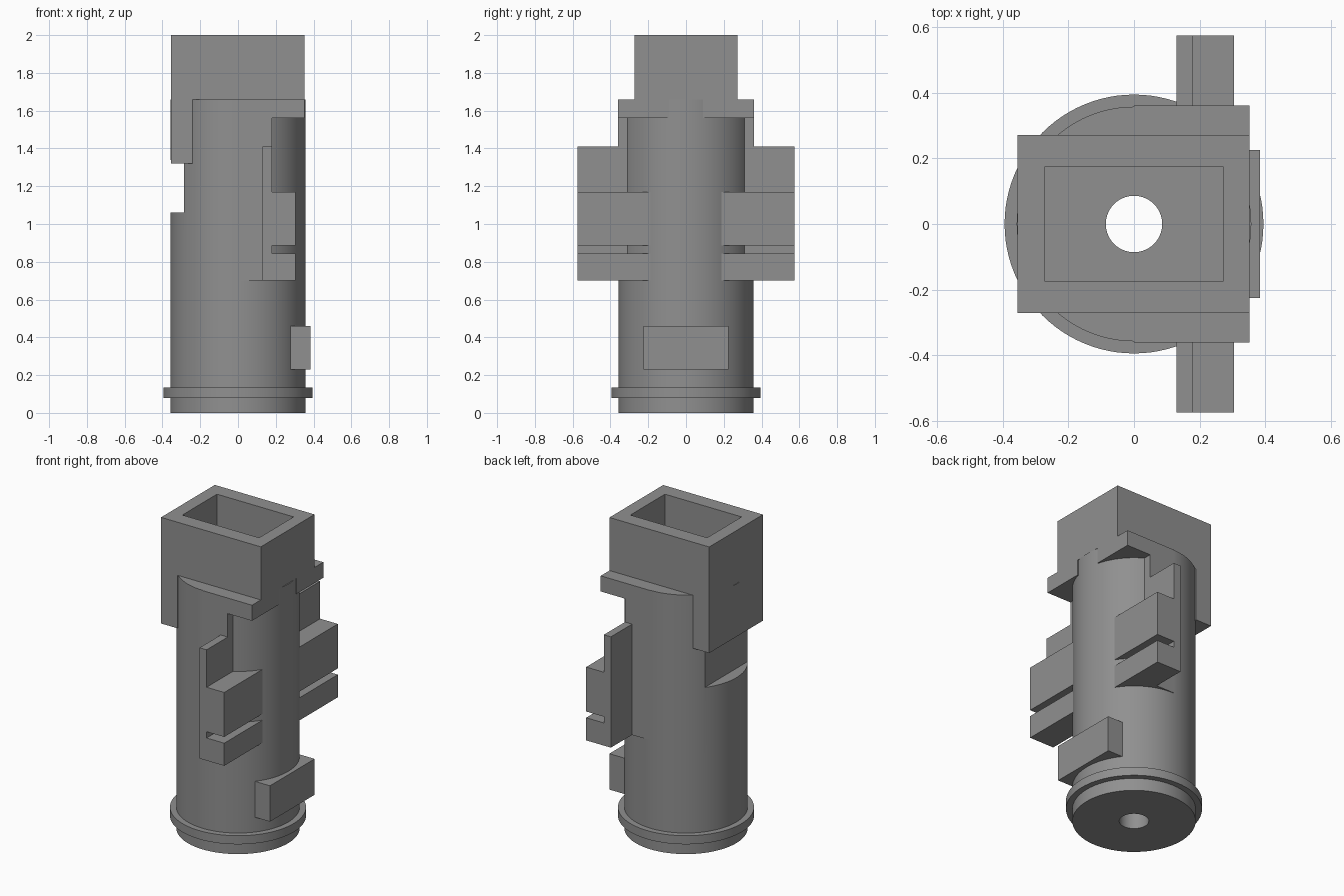
import bpy, bmesh, math

if "Cube" in bpy.data.objects:
    bpy.data.objects.remove(bpy.data.objects["Cube"])

grey = bpy.data.materials.new("mid_grey")
grey.diffuse_color = (0.28, 0.28, 0.28, 1)
grey.use_nodes = True
grey.node_tree.nodes["Principled BSDF"].inputs["Base Color"].default_value = grey.diffuse_color


def finish(name, bm):
    bmesh.ops.recalc_face_normals(bm, faces=bm.faces)
    me = bpy.data.meshes.new(name)
    bm.to_mesh(me)
    bm.free()
    me.materials.append(grey)
    ob = bpy.data.objects.new(name, me)
    bpy.context.collection.objects.link(ob)
    return ob


def extrude_xz(name, pts, y0, y1):
    """Extrude an x-z outline from y0 to y1."""
    bm = bmesh.new()
    face = bm.faces.new([bm.verts.new((x, y0, z)) for x, z in pts])
    out = bmesh.ops.extrude_face_region(bm, geom=[face])
    verts = [v for v in out["geom"] if isinstance(v, bmesh.types.BMVert)]
    bmesh.ops.translate(bm, verts=verts, vec=(0, y1 - y0, 0))
    return finish(name, bm)


def box(name, x0, x1, y0, y1, z0, z1):
    return extrude_xz(name, [(x0, z0), (x1, z0), (x1, z1), (x0, z1)], y0, y1)


def lathe(name, profile, n=96):
    """Revolve a closed radius-height profile around z."""
    bm = bmesh.new()
    rings = []
    for i in range(n):
        a = 2 * math.pi * i / n
        rings.append([bm.verts.new((r * math.cos(a), r * math.sin(a), z)) for r, z in profile])
    m = len(profile)
    for i in range(n):
        a, b = rings[i], rings[(i + 1) % n]
        for j in range(m):
            k = (j + 1) % m
            bm.faces.new((a[j], b[j], b[k], a[k]))
    return finish(name, bm)


def cut(target, cutter):
    mod = target.modifiers.new("cut", 'BOOLEAN')
    mod.operation = 'DIFFERENCE'
    mod.solver = 'EXACT'
    mod.object = cutter
    bpy.context.view_layer.objects.active = target
    bpy.ops.object.modifier_apply(modifier=mod.name)
    bpy.data.objects.remove(cutter)


# Bored barrel with a collar near the base
R, BORE = 0.358, 0.086
barrel = lathe("barrel", [(BORE, 0), (R, 0), (R, 0.08), (0.395, 0.08), (0.395, 0.135),
                          (R, 0.135), (R, 1.66), (BORE, 1.66)])
# Flat notch in the left side
cut(barrel, box("notch_cutter", -0.6, -0.285, -0.5, 0.5, 1.06, 1.34))

# Square head with a drop-down left side and a rectangular socket
head = extrude_xz("head", [(-0.355, 1.32), (-0.24, 1.32), (-0.24, 1.66), (0.352, 1.66),
                           (0.352, 2.0), (-0.355, 2.0)], -0.272, 0.272)
cut(head, box("socket_cutter", -0.272, 0.272, -0.175, 0.175, 1.66, 2.2))

# Mirrored shoulder plates, flat flanks and slotted side lugs
lug = [(0.13, 0.70), (0.305, 0.70), (0.305, 0.845), (0.18, 0.845), (0.18, 0.885),
       (0.305, 0.885), (0.305, 1.17), (0.18, 1.17), (0.18, 1.41), (0.13, 1.41)]
for side, s in (("front", -1), ("back", 1)):
    box(side + "_shoulder", 0.0, 0.352, s * 0.09, s * 0.361, 1.56, 1.66)
    box(side + "_flank", 0.0, 0.18, s * 0.12, s * 0.361, 0.70, 1.56)
    extrude_xz(side + "_lug", lug, s * 0.15, s * 0.575)

# Key block low on the right side
box("key_block", 0.27, 0.385, -0.226, 0.226, 0.23, 0.46)

# Smooth the round barrel, keep its edges sharp
bpy.ops.object.select_all(action='DESELECT')
barrel.select_set(True)
bpy.context.view_layer.objects.active = barrel
bpy.ops.object.shade_smooth_by_angle(angle=math.radians(30))
